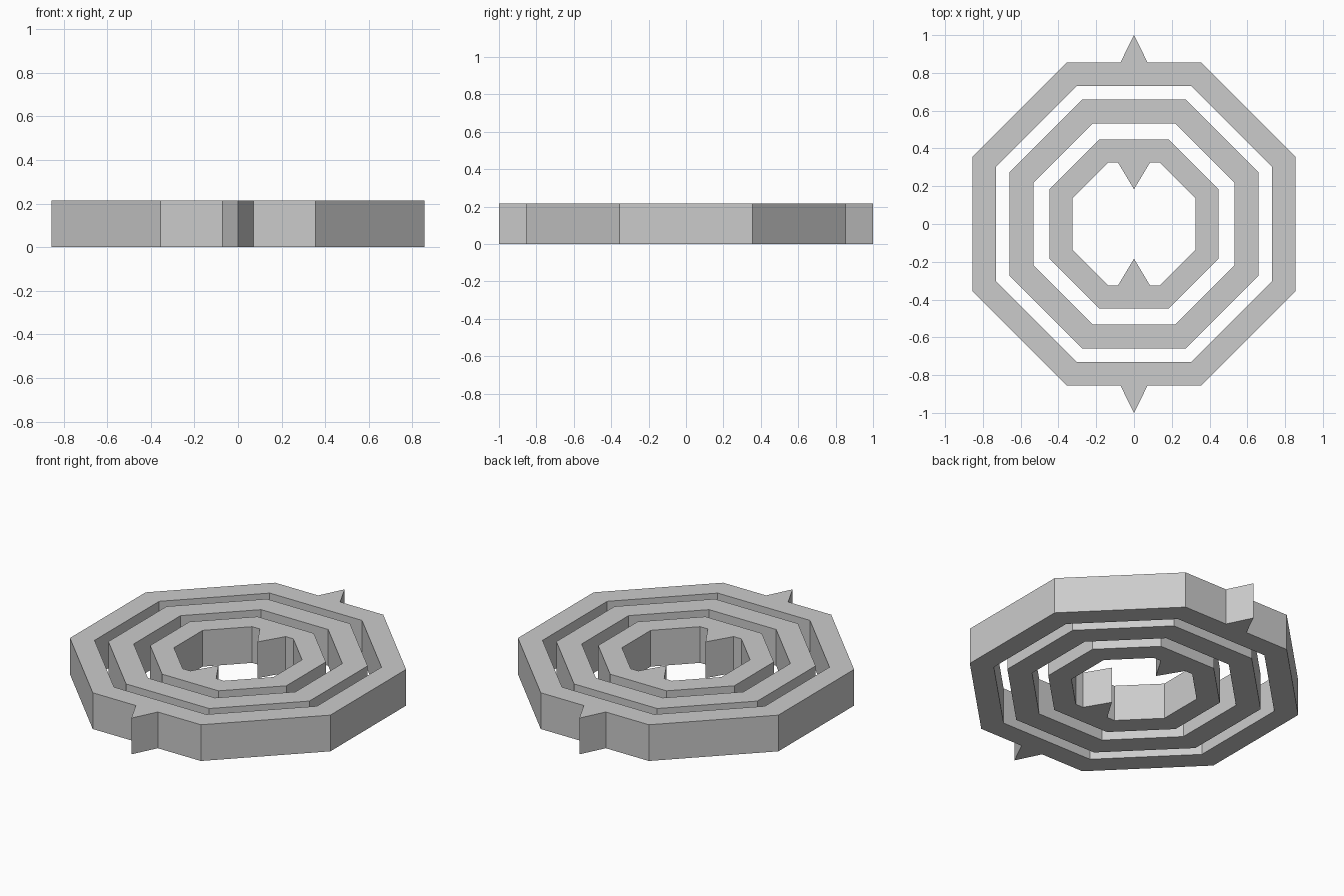
import bpy, bmesh

if "Cube" in bpy.data.objects:
    bpy.data.objects.remove(bpy.data.objects["Cube"])

HEIGHT = 0.215


def octagon(apothem, half_side, base, tip):
    """Octagon outline whose two y-facing sides carry a point reaching y = tip."""
    a, h = apothem, half_side
    half = [(a, -h), (a, h), (h, a), (base, a), (0, tip), (-base, a), (-h, a)]
    return half + [(-x, -y) for x, y in half]


def ring(name, outer, inner, base=0.07, outer_tip=None, inner_tip=None):
    bm = bmesh.new()
    loops = []
    for (a, h), tip in ((outer, outer_tip), (inner, inner_tip)):
        pts = octagon(a, h, base, a if tip is None else tip)
        for z in (0, HEIGHT):
            loops.append([bm.verts.new((x, y, z)) for x, y in pts])
    ob, ot, ib, it = loops
    n = len(ob)
    # top, bottom, outer wall and inner wall strips
    for p, q in ((ot, it), (it, ib), (ib, ob), (ob, ot)):
        for i in range(n):
            j = (i + 1) % n
            bm.faces.new((p[i], p[j], q[j], q[i]))
    bmesh.ops.recalc_face_normals(bm, faces=bm.faces[:])
    mesh = bpy.data.meshes.new(name)
    bm.to_mesh(mesh)
    bm.free()
    obj = bpy.data.objects.new(name, mesh)
    bpy.context.collection.objects.link(obj)
    return obj


# Outer ring with outward points, plain middle ring, inner ring with inward points
ring("outer_ring", (0.855, 0.355), (0.73, 0.303), base=0.072, outer_tip=1.0)
ring("middle_ring", (0.66, 0.273), (0.531, 0.22))
ring("inner_ring", (0.447, 0.185), (0.326, 0.135), base=0.085, inner_tip=0.184)
